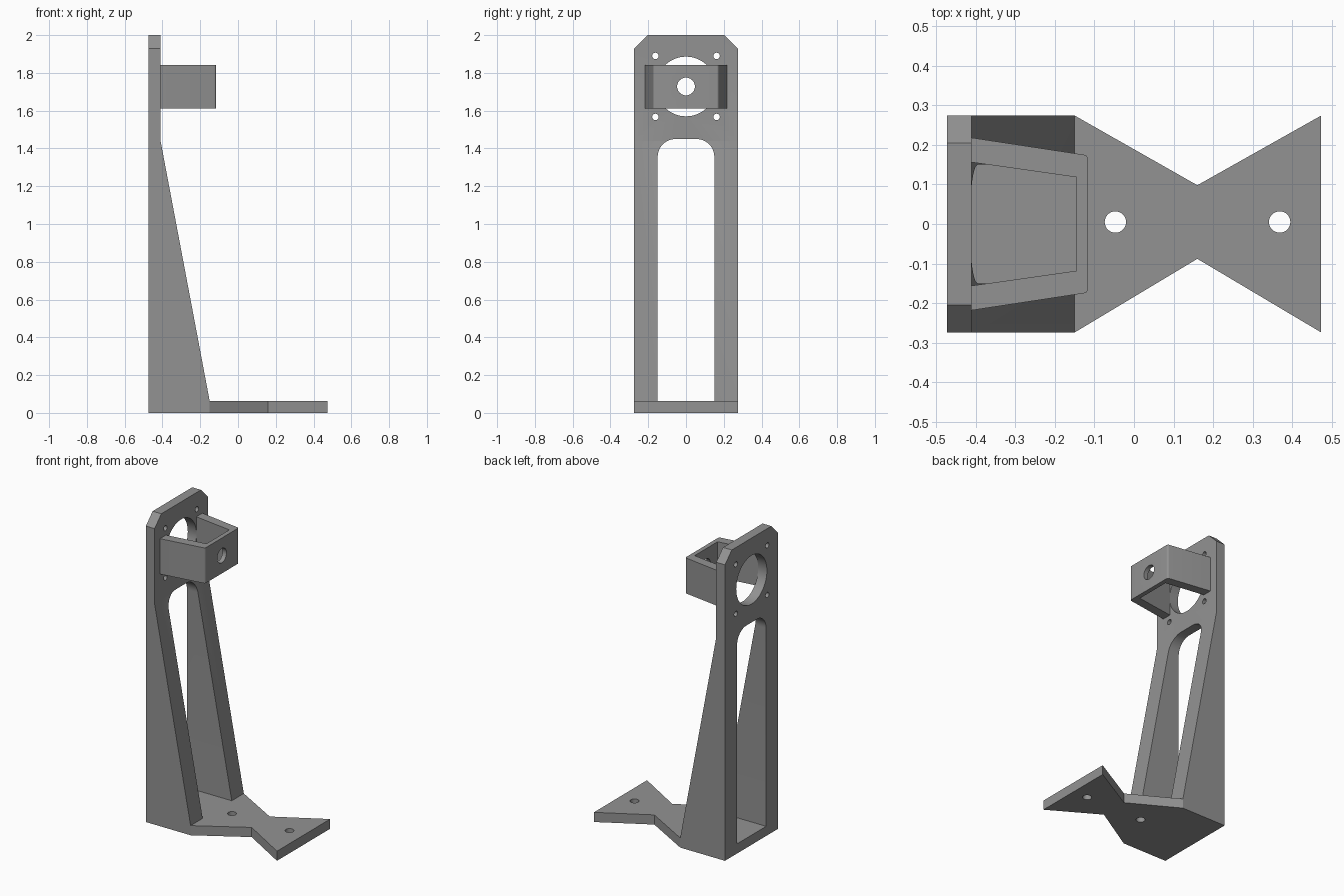
import bpy, bmesh, math
from mathutils import Vector

if "Cube" in bpy.data.objects:
    bpy.data.objects.remove(bpy.data.objects["Cube"])

grey = bpy.data.materials.new("mid grey")
grey.diffuse_color = (0.29, 0.29, 0.29, 1)
grey.use_nodes = True
grey.node_tree.nodes["Principled BSDF"].inputs["Base Color"].default_value = grey.diffuse_color


def prism(name, outline, axis, lo, hi):
    """Extrude a 2D outline along an axis: x takes (y,z), y takes (x,z), z takes (x,y)."""
    bm = bmesh.new()
    i = "xyz".index(axis)

    def point(p, d):
        c = list(p)
        c.insert(i, d)
        return Vector(c)

    a = [bm.verts.new(point(p, lo)) for p in outline]
    b = [bm.verts.new(point(p, hi)) for p in outline]
    bm.faces.new(a)
    bm.faces.new(b)
    for k in range(len(a)):
        j = (k + 1) % len(a)
        bm.faces.new((a[k], a[j], b[j], b[k]))
    bmesh.ops.recalc_face_normals(bm, faces=bm.faces)
    mesh = bpy.data.meshes.new(name)
    bm.to_mesh(mesh)
    bm.free()
    obj = bpy.data.objects.new(name, mesh)
    bpy.context.collection.objects.link(obj)
    mesh.materials.append(grey)
    return obj


def arc(cx, cy, r, start=0, end=360, n=48):
    full = end - start == 360
    steps = n if full else n + 1
    return [(cx + r * math.cos(math.radians(start + (end - start) * k / n)),
             cy + r * math.sin(math.radians(start + (end - start) * k / n))) for k in range(steps)]


def finish(obj, cutters):
    """Cut every helper out of the part, then smooth the curved walls."""
    bpy.context.view_layer.objects.active = obj
    for c in cutters:
        c.hide_render = True
        m = obj.modifiers.new("cut", 'BOOLEAN')
        m.operation, m.solver, m.object = 'DIFFERENCE', 'EXACT', c
        bpy.ops.object.modifier_apply(modifier=m.name)
        bpy.data.objects.remove(c)
    bpy.ops.object.select_all(action='DESELECT')
    obj.select_set(True)
    bpy.ops.object.shade_smooth_by_angle(angle=math.radians(30))


BACK, FACE, TOE, W, T = -0.473, -0.41, -0.15, 0.274, 0.063

# Upright: tapered side profile across the full width
upright = prism("upright", [(BACK, 0), (TOE, 0), (TOE, T), (FACE, 1.44), (FACE, 2), (BACK, 2)], 'y', -W, W)
# Tall slot with rounded top corners
slot = [(-0.15, T), (0.15, T)] + arc(0.055, 1.355, 0.095, 0, 90, 12) + arc(-0.055, 1.355, 0.095, 90, 180, 12)
cuts = [prism("slot_cutter", slot, 'x', -0.6, 0.1),
        prism("motor_hole_cutter", arc(0, 1.728, 0.158, n=64), 'x', -0.6, 0)]
for s in (-1, 1):
    # Chamfered top corners and screw holes
    cuts.append(prism("chamfer_cutter", [(s * 0.204, 2), (s * 0.284, 1.92), (s * 0.4, 1.92), (s * 0.4, 2.1), (s * 0.204, 2.1)], 'x', -0.6, 0))
    for z in (1.89, 1.567):
        cuts.append(prism("screw_cutter", arc(s * 0.162, z, 0.017, n=24), 'x', -0.6, 0))
finish(upright, cuts)

# Bow-tie foot plate with two mounting holes
foot = prism("foot_plate", [(TOE, -W), (0.16, -0.088), (0.473, -W), (0.473, W), (0.16, 0.098), (TOE, W)], 'z', 0, T)
finish(foot, [prism("mount_cutter", arc(x, 0.005, 0.027, n=32), 'z', -0.1, 0.2) for x in (-0.047, 0.368)])

# Tapered U-shaped bracket with rounded front corners
r = 0.012
front = arc(-0.116 - r, 0.175 - r, r, 80, 0, 6)
outer = [(FACE, 0.218)] + front
inner = [(-0.145, 0.118), (FACE, 0.156)]
half = outer + [(x, -y) for x, y in reversed(outer)]
half += [(x, -y) for x, y in reversed(inner)] + inner
bracket = prism("bracket", half, 'z', 1.612, 1.843)
finish(bracket, [prism("axle_cutter", arc(0, 1.728, 0.047, n=40), 'x', -0.25, 0)])
# The inner outline runs from the plate to the front wall and back again
